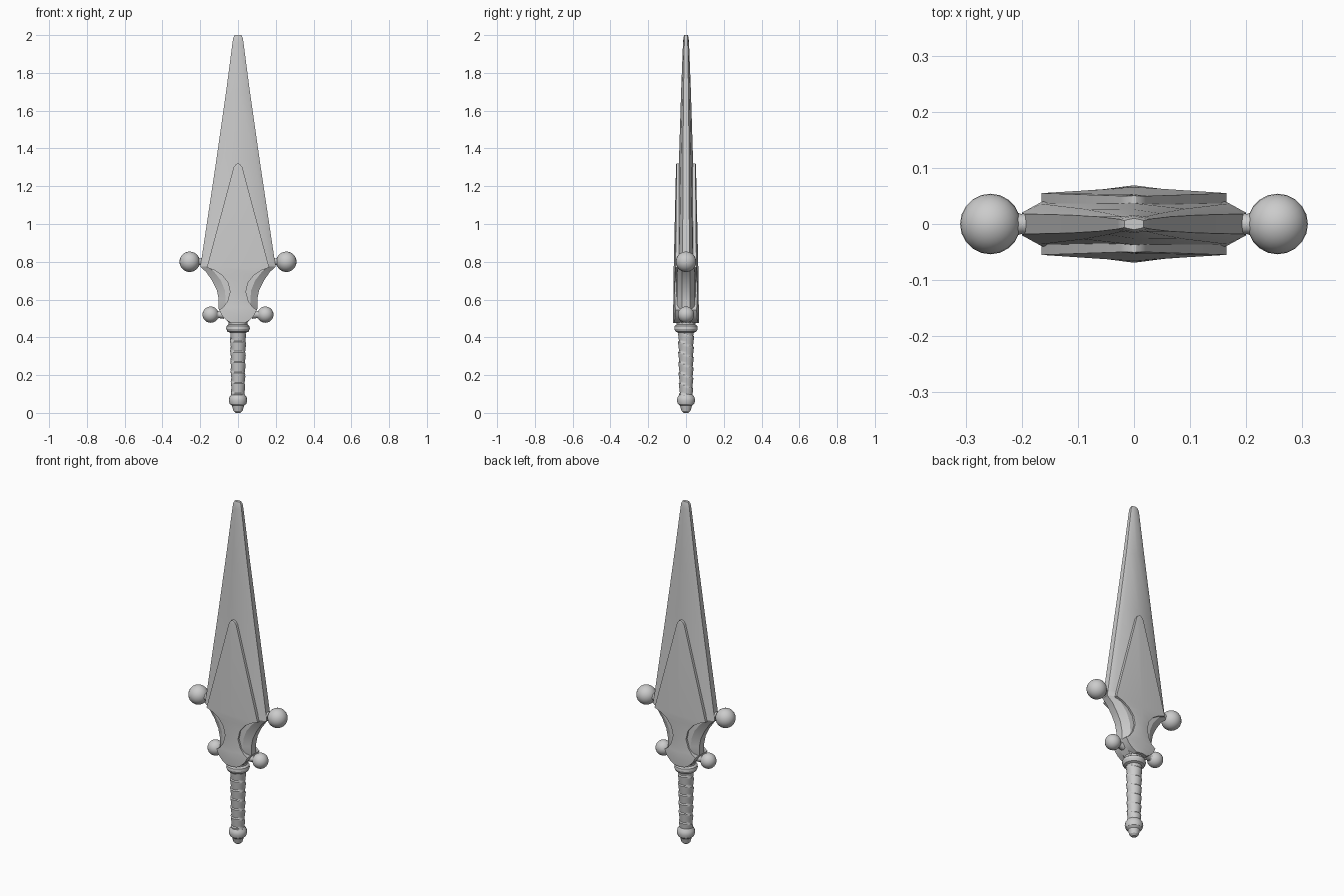
import bpy, bmesh
from math import sin, cos, pi, radians


def finish(name, bm, angle=30):
    bmesh.ops.recalc_face_normals(bm, faces=bm.faces)
    mesh = bpy.data.meshes.new(name)
    bm.to_mesh(mesh)
    bm.free()
    ob = bpy.data.objects.new(name, mesh)
    bpy.context.collection.objects.link(ob)
    bpy.ops.object.select_all(action='DESELECT')
    ob.select_set(True)
    bpy.context.view_layer.objects.active = ob
    bpy.ops.object.shade_smooth_by_angle(angle=radians(angle))
    return ob


def loft(name, rings, angle=30):
    """Skin a stack of equal-sized point rings and cap both ends."""
    bm = bmesh.new()
    rows = [[bm.verts.new(p) for p in ring] for ring in rings]
    n = len(rows[0])
    for a, b in zip(rows, rows[1:]):
        for i in range(n):
            j = (i + 1) % n
            bm.faces.new((a[i], a[j], b[j], b[i]))
    bm.faces.new(rows[0][::-1])
    bm.faces.new(rows[-1])
    return finish(name, bm, angle)


def section(z, right):
    """Mirror a front-right quarter outline (edge to ridge) into a full ring."""
    front = [(x, -y) for x, y in right]
    front += [(-x, y) for x, y in front[-2::-1]]
    return [(x, y, z) for x, y in front + [(-x, -y) for x, y in front]]


def lathe(name, profile, sides=18):
    loft(name, [[(r * cos(2 * pi * i / sides), r * sin(2 * pi * i / sides), z)
                 for i in range(sides)] for r, z in profile])


# Blade and guard body: z, half width, edge, shoulder width, shoulder, ridge
body = [(0.475, 0.045, 0.025, 0.03, 0.045, 0.05),
        (0.505, 0.075, 0.025, 0.05, 0.045, 0.05),
        (0.55, 0.102, 0.022, 0.07, 0.048, 0.052),
        (0.60, 0.102, 0.022, 0.065, 0.048, 0.052),
        (0.65, 0.112, 0.022, 0.07, 0.048, 0.052),
        (0.70, 0.137, 0.022, 0.09, 0.048, 0.052),
        (0.745, 0.168, 0.022, 0.125, 0.046, 0.052),
        (0.775, 0.20, 0.020, 0.16, 0.042, 0.052),
        (0.81, 0.194, 0.018, 0.165, 0.036, 0.050),
        (1.35, 0.113, 0.016, 0.09, 0.027, 0.037),
        (1.70, 0.063, 0.013, 0.046, 0.019, 0.026),
        (1.96, 0.029, 0.009, 0.02, 0.013, 0.016),
        (1.985, 0.025, 0.008, 0.017, 0.011, 0.014),
        (2.0, 0.017, 0.006, 0.011, 0.008, 0.010)]
loft("blade", [section(z, [(w, e), (sw, s), (0, r)])
               for z, w, e, sw, s, r in body], 25)

# Raised centre plate on both faces: z, half width, edge, ridge
plate = [(0.475, 0.035, 0.062, 0.069), (0.49, 0.06, 0.06, 0.069),
         (0.515, 0.085, 0.058, 0.069), (0.545, 0.10, 0.056, 0.069),
         (0.56, 0.078, 0.057, 0.068), (0.59, 0.056, 0.058, 0.067),
         (0.64, 0.042, 0.060, 0.066), (0.69, 0.053, 0.060, 0.066),
         (0.73, 0.085, 0.058, 0.066), (0.755, 0.125, 0.057, 0.066),
         (0.77, 0.165, 0.055, 0.065), (1.30, 0.023, 0.050, 0.053),
         (1.315, 0.012, 0.050, 0.052), (1.32, 0.004, 0.050, 0.051)]
loft("centre_plate", [section(z, [(w, e), (0, r)]) for z, w, e, r in plate], 25)

# Guard balls with short necks
for size, bx, bz, rad, neck in (("upper", 0.256, 0.80, 0.054, 0.09),
                                ("lower", 0.145, 0.52, 0.043, 0.07)):
    for side, s in (("left", -1), ("right", 1)):
        bm = bmesh.new()
        bmesh.ops.create_uvsphere(bm, u_segments=20, v_segments=14, radius=rad)
        bmesh.ops.translate(bm, verts=bm.verts, vec=(s * bx, 0, bz))
        finish(f"{size}_ball_{side}", bm)
        stem = [[(s * x, r * cos(k * pi / 6), bz + r * sin(k * pi / 6)) for k in range(12)]
                for x, r in ((bx - neck, 0.022), (bx - rad, 0.018), (bx - rad * 0.8, 0.022))]
        loft(f"{size}_neck_{side}", stem)

# Collar and pommel
lathe("collar", [(0.036, 0.405), (0.042, 0.425), (0.056, 0.43), (0.063, 0.445),
                 (0.061, 0.46), (0.05, 0.468), (0.05, 0.49)])
lathe("pommel", [(0.012, 0.0), (0.024, 0.01), (0.030, 0.03), (0.032, 0.038),
                 (0.044, 0.048), (0.049, 0.065), (0.046, 0.083), (0.035, 0.097),
                 (0.03, 0.105)])

# Grip with spiral wrapping
rings, sides, steps = [], 24, 60
for k in range(steps + 1):
    t = k / steps
    z = 0.09 + 0.33 * t
    ring = []
    for i in range(sides):
        a = 2 * pi * i / sides
        lap = (t * 6 + i / sides + 0.12 * sin(2 * a)) % 1
        r = 0.032 + 0.006 * t + 0.006 * lap
        ring.append((r * cos(a), r * sin(a), z))
    rings.append(ring)
loft("grip", rings, 40)
